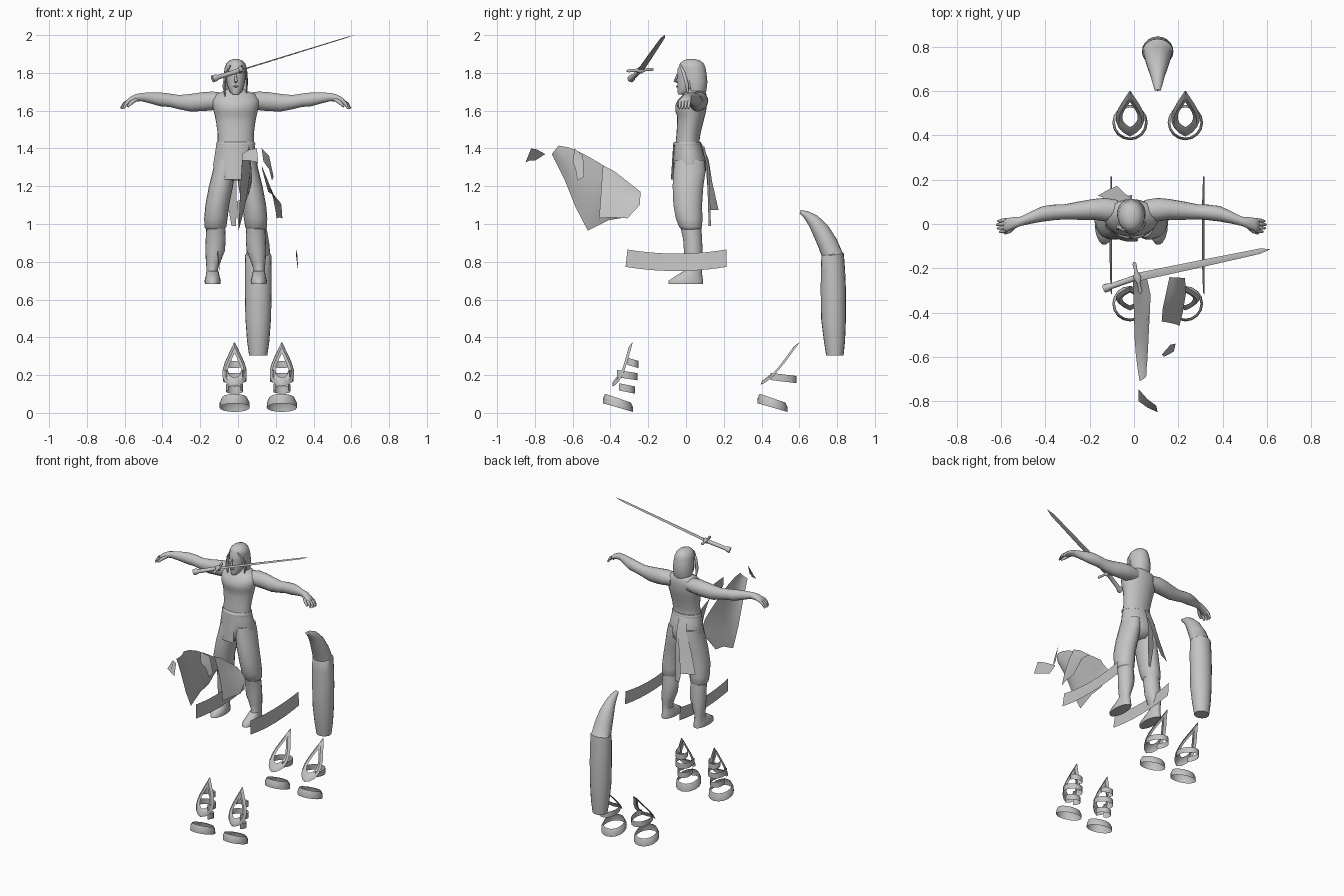
import bpy, bmesh, math
from mathutils import Vector as V

CX = -0.012
mat = bpy.data.materials.new("plain grey")
mat.diffuse_color = (0.55, 0.55, 0.55, 1)


def finish(name, bm, angle=40):
    bmesh.ops.recalc_face_normals(bm, faces=bm.faces)
    me = bpy.data.meshes.new(name)
    bm.to_mesh(me)
    bm.free()
    ob = bpy.data.objects.new(name, me)
    bpy.context.collection.objects.link(ob)
    me.materials.append(mat)
    bpy.ops.object.select_all(action='DESELECT')
    ob.select_set(True)
    bpy.context.view_layer.objects.active = ob
    bpy.ops.object.shade_smooth_by_angle(angle=math.radians(angle))
    return ob


def skin(name, rows, closed=True, caps=False, angle=40):
    """Quads between rows of points; closed joins the row ends."""
    bm = bmesh.new()
    vs = [[bm.verts.new(p) for p in r] for r in rows]
    n = len(rows[0])
    for a, b in zip(vs, vs[1:]):
        for i in range(n if closed else n - 1):
            j = (i + 1) % n
            bm.faces.new((a[i], a[j], b[j], b[i]))
    if caps:
        bm.faces.new(vs[0])
        bm.faces.new(vs[-1])
    return finish(name, bm, angle)


def ring(c, u, v, n=18, a0=0, a1=360):
    full = a1 - a0 == 360
    k = n if full else n - 1
    ts = [math.radians(a0 + (a1 - a0) * i / k) for i in range(n)]
    return [V(c) + V(u) * math.cos(t) + V(v) * math.sin(t) for t in ts]


def column(name, secs, n=18, a0=0, a1=360):
    """Sections (z, x, rx, y_front, y_back) stacked upward."""
    rows = [ring((x, (f + b) / 2, z), (rx, 0, 0), (0, (b - f) / 2, 0), n, a0, a1)
            for z, x, rx, f, b in secs]
    full = a1 - a0 == 360
    return skin(name, rows, full, full, 60)


def rod(name, pts, radii, n=10, flat=1.0, side=None):
    """Tube along points; side sets the wide direction, flat the thin ratio."""
    pts = [V(p) for p in pts]
    rows = []
    for i, (p, r) in enumerate(zip(pts, radii)):
        d = (pts[min(i + 1, len(pts) - 1)] - pts[max(i - 1, 0)]).normalized()
        s = V(side) if side else V((0, 1, 0)) if abs(d.y) < 0.8 else V((1, 0, 0))
        s = (s - d * s.dot(d)).normalized()
        rows.append(ring(p, s * r, d.cross(s) * r * flat, n))
    return skin(name, rows, True, True, 50)


def mx(p, s):
    return (CX + s * p[0], p[1], p[2])


# torso, neck and head
column("torso", [(1.36, CX, .098, -.055, .085), (1.43, CX, .096, -.055, .07), (1.48, CX, .096, -.05, .077),
                 (1.54, CX, .104, -.047, .092), (1.575, CX, .111, -.048, .101), (1.595, CX, .116, -.056, .106),
                 (1.625, CX, .122, -.057, .11), (1.655, CX, .125, -.045, .112),
                 (1.685, CX, .11, -.015, .108), (1.705, CX, .06, .0, .1), (1.72, CX, .037, .0, .08)], 24)
column("neck", [(1.69, CX, .042, -.01, .085), (1.73, CX, .036, -.01, .07), (1.78, CX, .036, -.01, .07)])
column("face", [(1.685, CX, .016, -.042, -.01), (1.70, CX, .032, -.046, .04), (1.735, CX, .046, -.046, .07),
                (1.78, CX, .053, -.045, .09), (1.82, CX, .054, -.046, .095), (1.85, CX, .043, -.03, .085)])
rod("nose", [(CX, -.044, 1.795), (CX, -.051, 1.775), (CX, -.058, 1.757), (CX, -.042, 1.748)],
    [.004, .006, .009, .005], 8)
rod("lips", [(CX - .016, -.042, 1.728), (CX, -.048, 1.728), (CX + .016, -.042, 1.728)], [.003, .005, .003], 8)

# hair: closed cap, open-fronted fall and two front locks
column("hair_cap", [(1.80, CX, .06, -.025, .108), (1.825, CX, .059, -.04, .105), (1.85, CX, .05, -.033, .095),
                    (1.866, CX, .033, -.015, .075), (1.874, CX, .012, .01, .045)])
column("hair_fall", [(1.665, CX, .05, .025, .092), (1.70, CX, .06, -.005, .107), (1.75, CX, .065, -.02, .114),
                     (1.80, CX, .062, -.03, .109), (1.83, CX, .058, -.04, .1)], 18, -25, 205)
rod("long_front_lock", [(-.04, -.03, 1.84), (-.066, -.016, 1.79), (-.074, -.014, 1.73), (-.068, -.012, 1.67)],
    [.005, .011, .014, .004], 8, .6)
rod("short_front_lock", [(.02, -.03, 1.84), (.041, -.012, 1.80), (.048, .004, 1.74), (.045, .01, 1.69)],
    [.005, .009, .009, .004], 8, .5)

# arms
arm = [(.06, .06, 1.652, .048, .042), (.12, .065, 1.652, .053, .05), (.17, .066, 1.648, .047, .051),
       (.24, .06, 1.642, .041, .047), (.30, .055, 1.645, .034, .038), (.35, .052, 1.655, .035, .036),
       (.40, .046, 1.66, .035, .037), (.45, .03, 1.667, .028, .03), (.50, .012, 1.672, .021, .022),
       (.53, .005, 1.668, .026, .02), (.56, -.003, 1.656, .03, .016), (.578, -.006, 1.645, .028, .012)]
for s, side in ((-1, "left"), (1, "right")):
    skin(side + "_arm", [ring(mx((x, y, z), s), (0, ry, 0), (0, 0, rz)) for x, y, z, ry, rz in arm],
         True, True, 60)
    for i in range(4):
        y, l = -.03 + i * .016, (.022, .032, .036, .03)[i]
        rod(side + "_finger", [mx(p, s) for p in ((.565, y, 1.652), (.565 + l * .7, y - .003, 1.637),
                                                  (.572 + l, y - .005, 1.612))], [.009, .009, .005], 8)
    rod(side + "_thumb", [mx(p, s) for p in ((.525, -.008, 1.662), (.55, -.032, 1.644), (.572, -.042, 1.622))],
        [.011, .01, .006], 8)

    # baggy trouser leg, shin and boot
    leg = [(.965, .107, .045, -.02, .075), (.985, .108, .058, -.038, .086), (1.03, .105, .062, -.055, .088),
           (1.10, .098, .063, -.068, .086), (1.20, .078, .064, -.072, .093), (1.28, .064, .058, -.068, .105),
           (1.34, .058, .05, -.06, .10)]
    column(side + "_trouser_leg", [(z, CX + s * x, r, f, b) for z, x, r, f, b in leg])
    shin = [(.70, .124, .032, -.02, .088), (.76, .124, .030, .0, .084), (.80, .119, .039, -.005, .087),
            (.86, .109, .052, -.012, .088), (.92, .106, .053, -.016, .086), (.98, .106, .05, -.03, .082)]
    column(side + "_shin", [(z, CX + s * x, r, f, b) for z, x, r, f, b in shin])
    column(side + "_boot", [(.682, CX + s * .122, .041, -.095, .092), (.70, CX + s * .122, .043, -.093, .092),
                            (.722, CX + s * .122, .037, -.06, .088), (.75, CX + s * .123, .032, -.015, .085)])

# hips, belt and cloth
column("hips", [(1.23, CX, .055, -.04, .075), (1.27, CX, .108, -.062, .104), (1.32, CX, .116, -.068, .108),
                (1.38, CX, .106, -.066, .092), (1.43, CX, .098, -.062, .077)], 24)
column("belt", [(1.415, CX, .102, -.067, .082), (1.425, CX, .104, -.068, .082), (1.435, CX, .099, -.062, .077)], 24)


def wrap(t, k):
    a = math.radians(190 + 95 * t)
    low = 1.31 - .075 * min(1, t * 2)
    return (CX + math.cos(a) * (.104 + .018 * k), .013 + math.sin(a) * (.081 + .012 * k), 1.42 + (low - 1.42) * k)


skin("hip_wrap", [[wrap(i / 14, k / 4) for i in range(15)] for k in range(5)], False)
skin("back_sash", [[(x - w, y - d, z), (x, y + .003, z), (x + w, y + d, z)] for x, y, z, w, d in
                   ((-.035, .082, 1.42, .028, .004), (-.045, .112, 1.34, .03, .008),
                    (-.08, .125, 1.22, .036, .014), (-.12, .15, 1.075, .043, .022))], False)
skin("back_sash_tail", [[(x - w, y, z), (x + w, y + .012, z)] for x, y, z, w in
                        ((-.03, .085, 1.41, .02), (-.035, .112, 1.30, .025), (-.035, .115, 1.15, .028),
                         (-.022, .12, .99, .012))], False)

# cape panels: columns of (y, z_top, z_low, x_top, x_low), bowed between the edges


def panel(name, cols, bow):
    rows = []
    for y0, zt, y1, zl, xt, xl in cols:
        rows.append([(xt + (xl - xt) * k + bow * math.sin(math.pi * k), y0 + (y1 - y0) * k, zt + (zl - zt) * k)
                     for k in (0, .2, .4, .6, .8, 1)])
    return skin(name, rows, False)


panel("cape_large", [(-.675, 1.415, -.71, 1.37, .055, .025), (-.62, 1.405, -.645, 1.24, .06, .015),
                     (-.55, 1.375, -.585, 1.09, .064, .008), (-.47, 1.33, -.52, .965, .068, .003),
                     (-.39, 1.28, -.41, 1.02, .072, .0), (-.32, 1.23, -.32, 1.035, .075, -.003),
                     (-.25, 1.175, -.245, 1.12, .06, -.005)], .012)
panel("cape_side", [(-.44, 1.31, -.46, 1.03, .125, .205), (-.38, 1.28, -.40, 1.035, .13, .22),
                    (-.31, 1.225, -.31, 1.03, .145, .235), (-.24, 1.17, -.245, 1.10, .16, .23)], .012)
skin("cape_strip", [[(.125, -.59, 1.40), (.135, -.60, 1.33)], [(.165, -.545, 1.36), (.165, -.585, 1.29)],
                    [(.188, -.54, 1.25), (.18, -.575, 1.23)]], False)
skin("cape_scrap", [[(.02, -.745, 1.37), (.02, -.80, 1.335)], [(.06, -.79, 1.395), (.062, -.83, 1.335)],
                    [(.10, -.82, 1.40), (.107, -.85, 1.325)]], False)

# two curved side bands
for x, name in ((-.105, "left_side_band"), (.312, "right_side_band")):
    rows = []
    for i in range(11):
        y, t = -.31 + i * .0525, i / 5 - 1
        z = .843 + .022 * t * t
        rows.append([(x - .006 + .006 * t * t, y, z), (x + .006, y - .01 * (1 - i / 10), z - .092)])
    skin(name, rows, False)

# horn-shaped sheath: (y, z, rx, ry, tilt)
horn = [(.788, .303, .048, .046, 0), (.786, .38, .059, .056, 0), (.781, .50, .068, .066, 0),
        (.780, .65, .071, .067, 0), (.778, .76, .071, .064, 2), (.776, .835, .069, .06, 8),
        (.773, .84, .064, .056, 10), (.749, .90, .058, .053, 22), (.713, .965, .047, .047, 36),
        (.675, 1.015, .034, .036, 52), (.638, 1.047, .024, .022, 66), (.604, 1.066, .014, .009, 75)]
skin("horn_sheath", [ring((.107, y, z), (rx, 0, 0),
                          (0, ry * math.cos(math.radians(a)), ry * math.sin(math.radians(a))), 20)
                     for y, z, rx, ry, a in horn], True, True, 30)

# sword
HILT, GUARD, TIP = V((-.135, -.292, 1.768)), V((.015, -.24, 1.815)), V((.615, -.113, 2.0))
ACROSS = V((-.03, .135, .008))
rod("sword_grip", [HILT, HILT.lerp(GUARD, .12), HILT.lerp(GUARD, .2), GUARD], [.019, .019, .013, .013], 10)
rod("sword_guard", [GUARD + ACROSS * k for k in (-.54, -.47, -.2, 0, .2, .43, .5)],
    [.005, .009, .007, .02, .007, .009, .005], 10)
rod("sword_blade", [GUARD, GUARD.lerp(TIP, .5), GUARD.lerp(TIP, .92), TIP], [.019, .016, .012, .001], 4, .2, ACROSS)

# foot wraps: tilted ankle band, pointed guard with window, cross straps
FRONT_STRAPS = ((.13, .045, -.32, .05), (.20, .058, -.32, .065), (.265, .04, -.285, .035))
REAR_STRAPS = ((.185, .062, .505, .082),)
for x0 in (-.018, .232):
    for side, yb, base, apex, straps in (("front", -.36, (-.39, .14), (-.282, .375), FRONT_STRAPS),
                                         ("rear", .458, (.395, .15), (.602, .375), REAR_STRAPS)):
        skin(side + "_foot_band", [ring((x0, yb, z), (r, 0, 0), (0, r, -.023), 16)
                                   for z, r in ((.028, .08), (.055, .079), (.078, .068))])
        loops = []
        for g, push in ((1, 0), (.8, -.01), (.54, 0)):
            row = []
            for i in range(20):
                t = 2 * math.pi * i / 20
                s = (1 + math.cos(t)) / 2
                q = .45 + (s - .45) * g
                w = .096 * math.sin(t) * (1 - .88 * s) * g
                row.append((x0 + w, base[0] + (apex[0] - base[0]) * q + push + abs(w) * .4,
                            base[1] + (apex[1] - base[1]) * q))
            loops.append(row)
        skin(side + "_shin_guard", loops)
        for z, rx, y, ry in straps:
            skin(side + "_strap", [ring((x0, y, z + h), (rx, 0, 0), (0, ry, -.01), 14, -45, 225)
                                   for h in (-.018, .02)], False)
